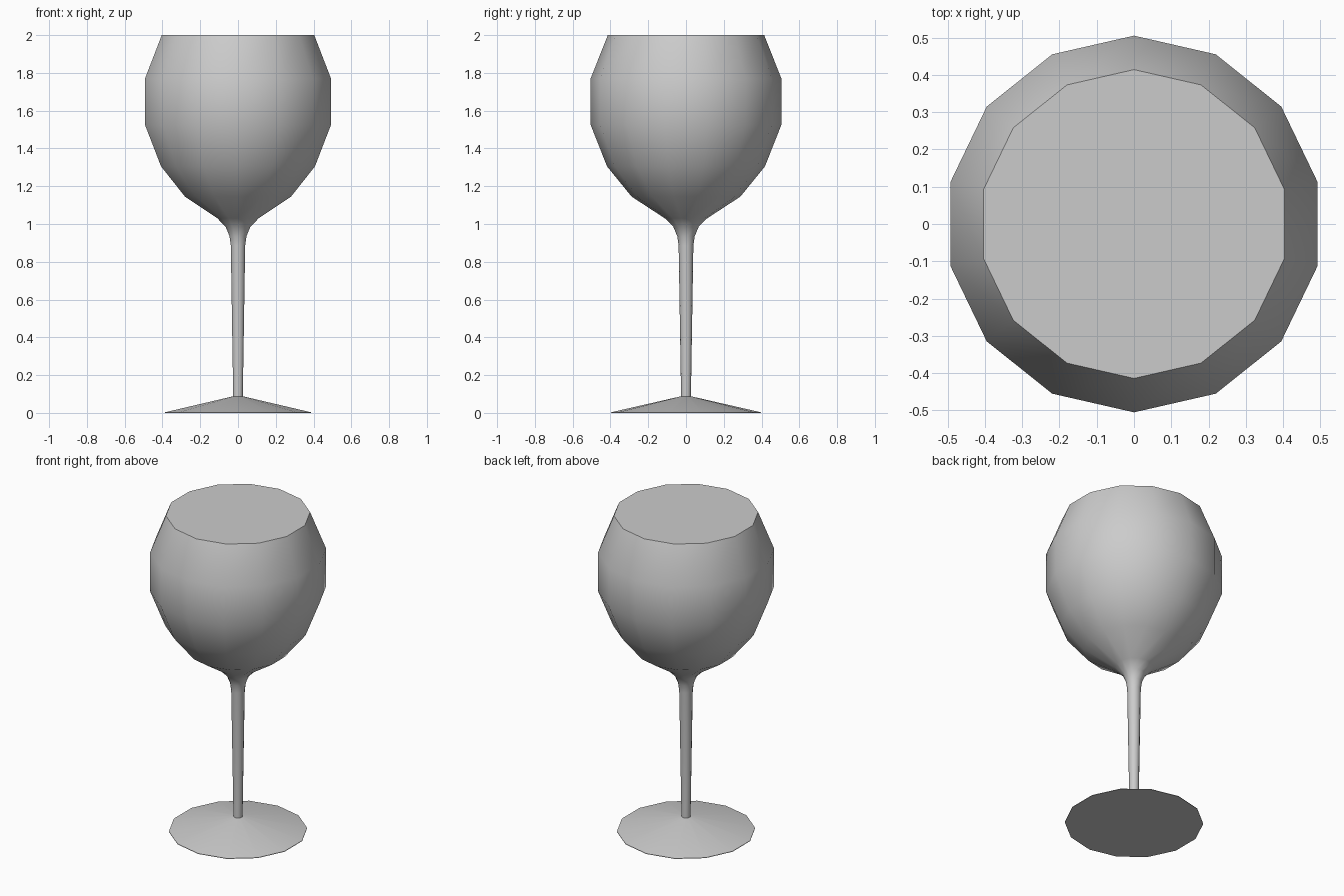
import bpy, bmesh, math

if "Cube" in bpy.data.objects:
    bpy.data.objects.remove(bpy.data.objects["Cube"])

SIDES = 14


def lathe(name, profile, angle=50):
    """Revolve (radius, z) points, listed bottom to top, into a closed solid."""
    bm = bmesh.new()
    rings = []
    for r, z in profile:
        ring = []
        for i in range(SIDES):
            a = math.pi / 2 + 2 * math.pi * i / SIDES
            ring.append(bm.verts.new((r * math.cos(a), r * math.sin(a), z)))
        rings.append(ring)
    for low, high in zip(rings, rings[1:]):
        for i in range(SIDES):
            j = (i + 1) % SIDES
            bm.faces.new((low[i], low[j], high[j], high[i]))
    bm.faces.new(rings[0][::-1])
    bm.faces.new(rings[-1])
    bmesh.ops.recalc_face_normals(bm, faces=bm.faces[:])
    mesh = bpy.data.meshes.new(name)
    bm.to_mesh(mesh)
    bm.free()
    obj = bpy.data.objects.new(name, mesh)
    bpy.context.collection.objects.link(obj)
    bpy.ops.object.select_all(action='DESELECT')
    obj.select_set(True)
    bpy.context.view_layer.objects.active = obj
    bpy.ops.object.shade_smooth_by_angle(angle=math.radians(angle))
    return obj


# Shallow conical foot
lathe("foot", [(0.397, 0.0), (0.397, 0.003), (0.026, 0.088)], angle=40)

# Tapered stem flowing into the closed bowl
lathe("stem_and_bowl", [
    (0.026, 0.085), (0.039, 0.885), (0.046, 0.935), (0.067, 0.985),
    (0.112, 1.03), (0.288, 1.145), (0.418, 1.305), (0.505, 1.525),
    (0.505, 1.77), (0.414, 2.0)])
